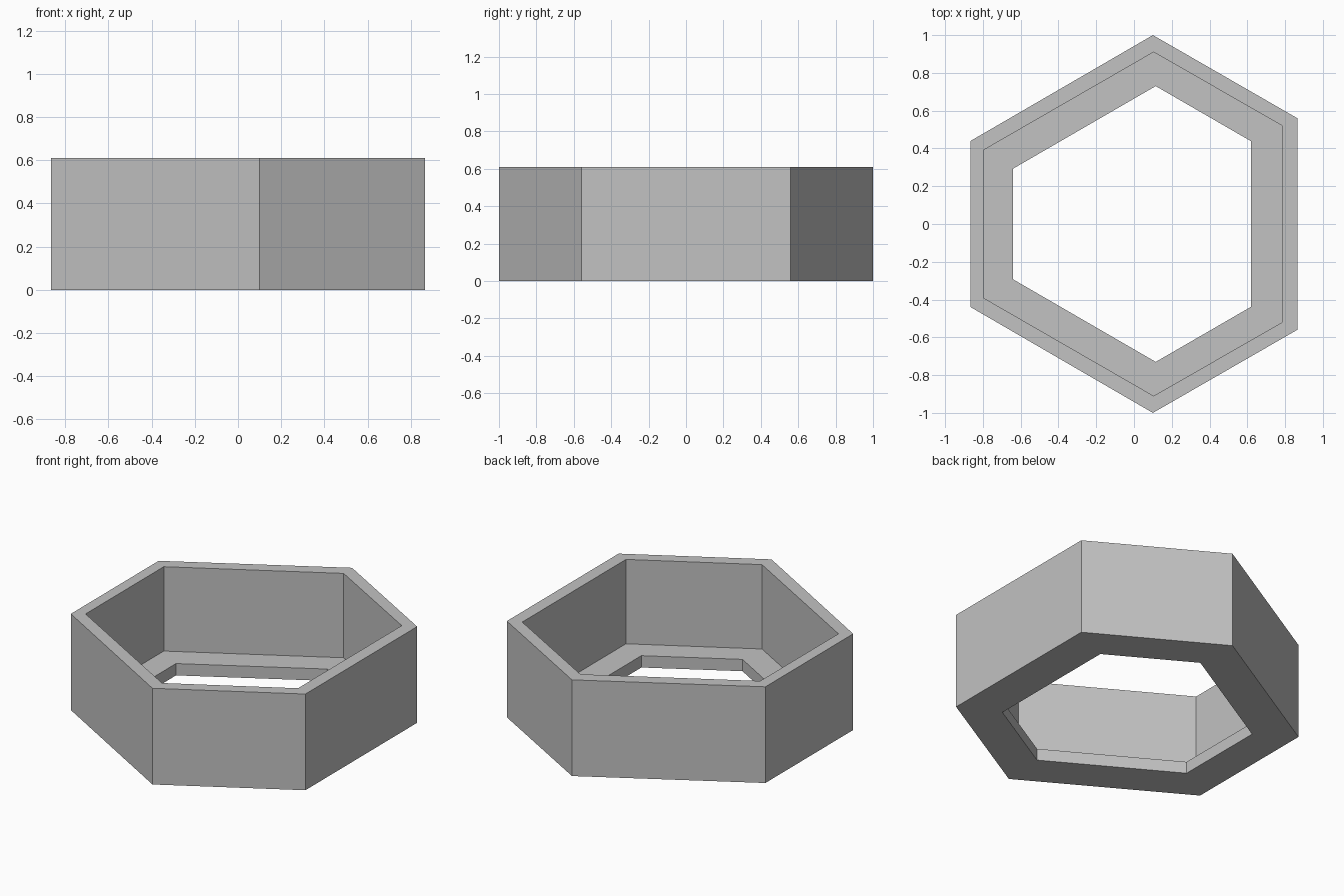
import bpy
import bmesh

cube = bpy.data.objects.get("Cube")
if cube:
    bpy.data.objects.remove(cube, do_unlink=True)

HEIGHT = 0.61
FLOOR = 0.075

# Single grey material
grey = bpy.data.materials.new("light_grey")
grey.use_nodes = True
grey.diffuse_color = (0.54, 0.54, 0.54, 1)
grey.node_tree.nodes["Principled BSDF"].inputs["Base Color"].default_value = grey.diffuse_color


def hexagon(right, peak, left):
    """Six-sided outline mirrored front to back, counter-clockwise from above."""
    back = [right, peak, left]
    return back + [(x, -y) for x, y in reversed(back)]


outer = hexagon((0.865, 0.56), (0.10, 1.0), (-0.865, 0.44))
wall = hexagon((0.785, 0.52), (0.104, 0.91), (-0.795, 0.392))
opening = hexagon((0.62, 0.438), (0.115, 0.73), (-0.64, 0.293))

# Closed cross-section: outer wall, rim, inner wall, ledge, opening, underside
section = [(outer, 0), (outer, HEIGHT), (wall, HEIGHT),
           (wall, FLOOR), (opening, FLOOR), (opening, 0)]

bm = bmesh.new()
rings = [[bm.verts.new((x, y, z)) for x, y in outline] for outline, z in section]
for i, ring in enumerate(rings):
    after = rings[(i + 1) % len(rings)]
    for j in range(len(ring)):
        k = (j + 1) % len(ring)
        bm.faces.new((ring[j], ring[k], after[k], after[j]))
bmesh.ops.recalc_face_normals(bm, faces=bm.faces)

mesh = bpy.data.meshes.new("hexagonal_frame")
bm.to_mesh(mesh)
bm.free()
mesh.materials.append(grey)
frame = bpy.data.objects.new("hexagonal_frame", mesh)
bpy.context.collection.objects.link(frame)
